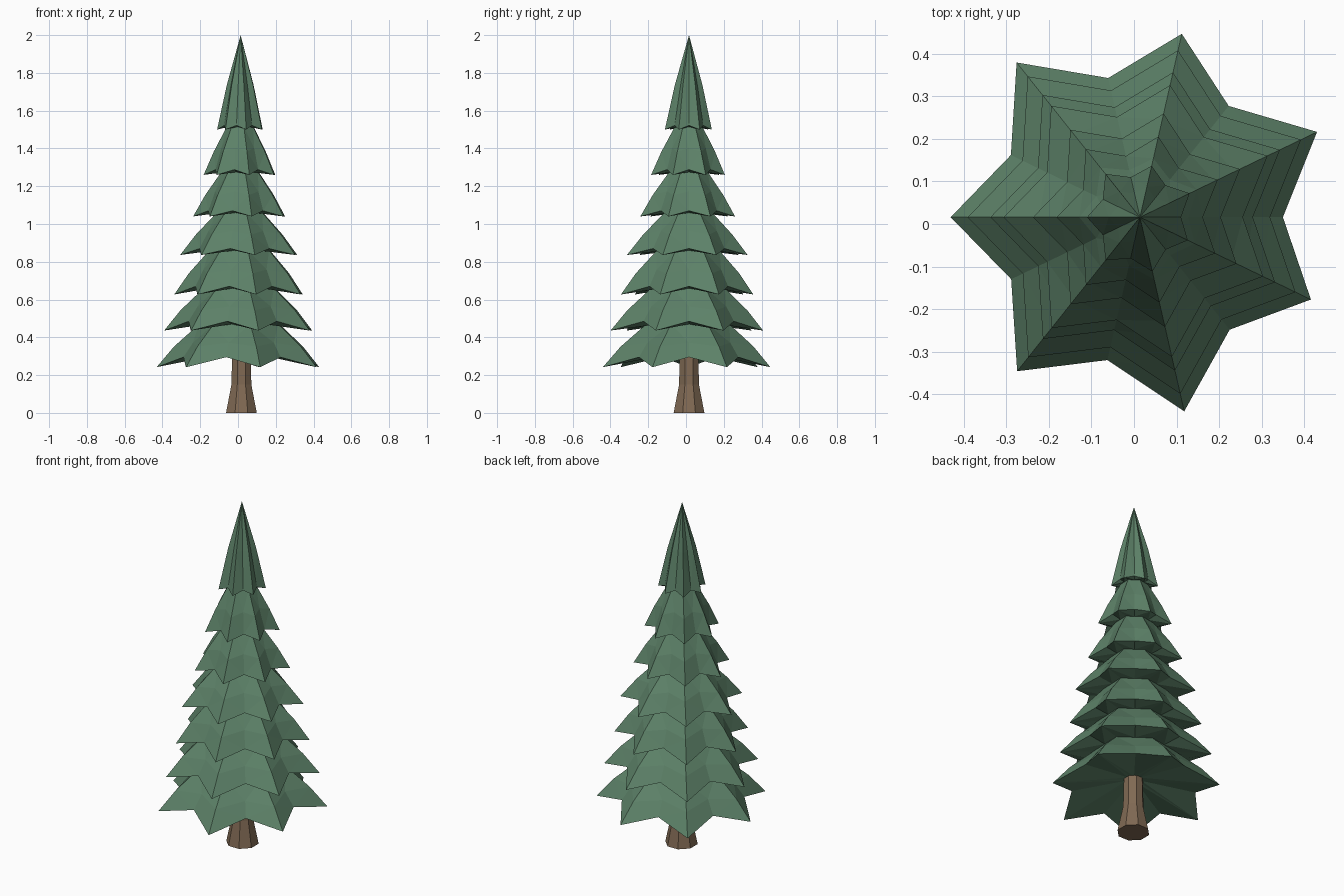
import bpy, bmesh, math

if "Cube" in bpy.data.objects:
    bpy.data.objects.remove(bpy.data.objects["Cube"])

CENTRE = (0.014, 0.016)
# reach of the seven branch columns, anticlockwise from -x
REACH = [0.445, 0.463, 0.468, 0.446, 0.462, 0.442, 0.465]


def material(name, rgb):
    m = bpy.data.materials.new(name)
    m.diffuse_color = (*rgb, 1)
    m.use_nodes = True
    m.node_tree.nodes["Principled BSDF"].inputs["Base Color"].default_value = m.diffuse_color
    return m


def loft(name, rings, mat, cap_bottom=False, apex=None, facet=False):
    """Skin a list of closed rings; facet splits quads from each notch to the tip above."""
    bm = bmesh.new()
    loops = [[bm.verts.new(p) for p in ring] for ring in rings]
    n = len(loops[0])
    for a, b in zip(loops, loops[1:]):
        for i in range(n):
            j = (i + 1) % n
            if not facet:
                bm.faces.new((a[i], a[j], b[j], b[i]))
            elif i % 2 == 0:
                bm.faces.new((a[i], a[j], b[i]))
                bm.faces.new((a[j], b[j], b[i]))
            else:
                bm.faces.new((a[i], a[j], b[j]))
                bm.faces.new((a[i], b[j], b[i]))
    if cap_bottom:
        bm.faces.new(loops[0][::-1])
    if apex:
        top = bm.verts.new(apex)
        for i in range(n):
            bm.faces.new((loops[-1][i], loops[-1][(i + 1) % n], top))
    me = bpy.data.meshes.new(name)
    bm.to_mesh(me)
    bm.free()
    me.materials.append(mat)
    ob = bpy.data.objects.new(name, me)
    bpy.context.collection.objects.link(ob)
    return ob


def star(scale, notch, z_tip, z_notch):
    """Seven-pointed ring: tips at z_tip, notches between them at z_notch."""
    pts = []
    for i in range(14):
        a = math.pi + i * math.pi / 7
        k = i // 2
        r = scale * (REACH[k] if i % 2 == 0 else
                     notch * (REACH[k] + REACH[(k + 1) % 7]) / 2)
        z = z_tip if i % 2 == 0 else z_notch
        pts.append((CENTRE[0] + r * math.cos(a), CENTRE[1] + r * math.sin(a), z))
    return pts


def circle(r, z, n, turn=math.pi, dx=0.0):
    return [(CENTRE[0] + dx + r * math.cos(math.tau * i / n + turn),
             CENTRE[1] + r * math.sin(math.tau * i / n + turn), z) for i in range(n)]


green = material("pine green", (0.108, 0.22, 0.138))
brown = material("bark brown", (0.215, 0.142, 0.087))

# Foliage tiers: tip scale, tip height, notch height, radius and height of the neck
tiers = [(1.00, 0.242, 0.295, 0.225, 0.47),
         (0.91, 0.436, 0.485, 0.20, 0.66),
         (0.79, 0.627, 0.67, 0.17, 0.86),
         (0.72, 0.836, 0.87, 0.13, 1.06),
         (0.565, 1.04, 1.07, 0.105, 1.275),
         (0.44, 1.26, 1.288, 0.075, 1.515)]
rings = [circle(0.04, 0.325, 14)]
for s, zt, zn, neck, zneck in tiers:
    rings.append(star(s, 0.74, zt, zn))
    mid = 0.53 * (s + neck / 0.455)
    zm = zt + 0.48 * (zneck - zt)
    rings.append(star(mid, 0.78, zm, zm + 0.02))
    rings.append(star(neck / 0.455, 0.9, zneck, zneck))
# Tall top tier
rings.append(star(0.28, 0.76, 1.5, 1.522))
rings.append(star(0.165, 0.76, 1.735, 1.735))
loft("foliage", rings, green, apex=(*CENTRE, 2.0), facet=True)

# Flared trunk
loft("trunk", [circle(r, z, 8, math.pi / 8, 0.004)
               for r, z in ((0.088, 0), (0.057, 0.15), (0.052, 0.36))],
     brown, cap_bottom=True)
